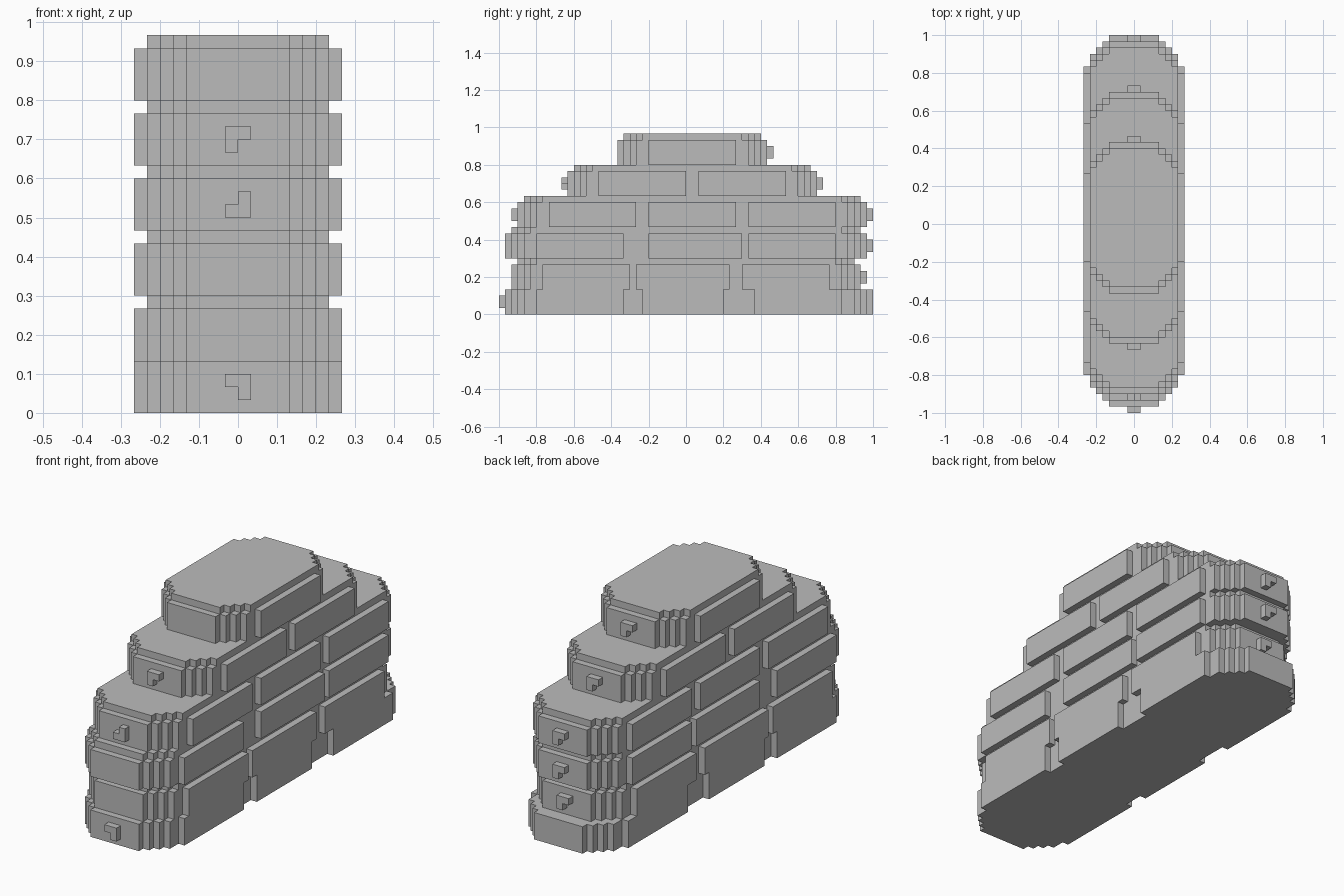
import bpy, bmesh

U = 1 / 30          # one block of the grid
CORE = 7            # half width of the core, panels add one block

cube = bpy.data.objects.get("Cube")
if cube:
    bpy.data.objects.remove(cube, do_unlink=True)

stone = bpy.data.materials.new("stone_grey")
stone.use_nodes = True
grey = (0.5, 0.5, 0.5, 1)
stone.diffuse_color = grey
stone.node_tree.nodes["Principled BSDF"].inputs["Base Color"].default_value = grey


def prism(name, outline, z0, z1):
    """Extrude a flat outline, in block units, from z0 to z1."""
    bm = bmesh.new()
    face = bm.faces.new([bm.verts.new((x * U, y * U, z0 * U)) for x, y in outline])
    top = bmesh.ops.extrude_face_region(bm, geom=[face])["geom"]
    verts = [v for v in top if isinstance(v, bmesh.types.BMVert)]
    bmesh.ops.translate(bm, verts=verts, vec=(0, 0, (z1 - z0) * U))
    bmesh.ops.recalc_face_normals(bm, faces=bm.faces)
    mesh = bpy.data.meshes.new(name)
    bm.to_mesh(mesh)
    bm.free()
    mesh.materials.append(stone)
    obj = bpy.data.objects.new(name, mesh)
    bpy.context.collection.objects.link(obj)
    return obj


def block(name, x0, x1, y0, y1, z0, z1):
    return prism(name, [(x0, y0), (x1, y0), (x1, y1), (x0, y1)], z0, z1)


def stairs(end, s):
    """Stepped end outline from -x to +x; s is -1 at the front, 1 at the back."""
    half = []
    for step in range(4):
        y = end - s * step
        half += [(4 + step, y)] if step == 0 else [(3 + step, y), (4 + step, y)]
    return [(-x, y) for x, y in reversed(half)] + half


def knob(name, y, s, z, leg, full_top=True):
    """L-shaped stud: a full row and a single block beside it."""
    y0, y1 = sorted((y, y + s))
    row, single = (z + 1, z) if full_top else (z, z + 1)
    block(name + "_bar", -1, 1, y0, y1, row, row + 1)
    block(name + "_leg", min(leg, 0), max(leg, 0), y0, y1, single, single + 1)


def tier(name, z, panel_top, core_top, front, back, grooves):
    # stepped core
    core = stairs(front + 1, -1) + stairs(back - 1, 1)[::-1]
    prism(name + "_core", core, z, core_top)
    # stepped bands wrapping both ends
    for label, end, s in (("front", front, -1), ("back", back, 1)):
        band = stairs(end, s) + stairs(end - s, s)[::-1]
        prism(f"{name}_{label}_band", band, z, panel_top)
    # raised side panels between the grooves
    cuts = [front + 5] + [y for g in grooves for y in g] + [back - 5]
    for i, (y0, y1) in enumerate(zip(cuts[::2], cuts[1::2])):
        for side, s in (("left", 1), ("right", -1)):
            x0, x1 = sorted((s * CORE, s * (CORE + 1)))
            block(f"{name}_{side}_panel_{i + 1}", x0, x1, y0, y1, z, panel_top)


# tiers from the ground up
tier("footing", 0, 4, 4, -29, 30, [(-10, -7), (6, 11)])
tier("first_tier", 4, 8, 9, -28, 28, [(-9, -8), (7, 9)])
tier("second_tier", 9, 13, 14, -29, 29, [(-10, -6), (9, 10)])
tier("third_tier", 14, 18, 19, -27, 29, [(-8, -6), (8, 10)])
tier("fourth_tier", 19, 23, 24, -19, 21, [(0, 2)])
tier("top_tier", 24, 28, 29, -11, 13, [])

# studs on the front
knob("footing_front_stud", -29, -1, 1, 1)
knob("third_front_stud", -27, -1, 15, 1, full_top=False)
knob("fourth_front_stud", -19, -1, 20, -1)

# studs on the back
for name, y, z in (("first", 28, 5), ("second", 29, 10), ("third", 29, 15),
                   ("fourth", 21, 20), ("top", 13, 25)):
    knob(name + "_back_stud", y, 1, z, 1)
